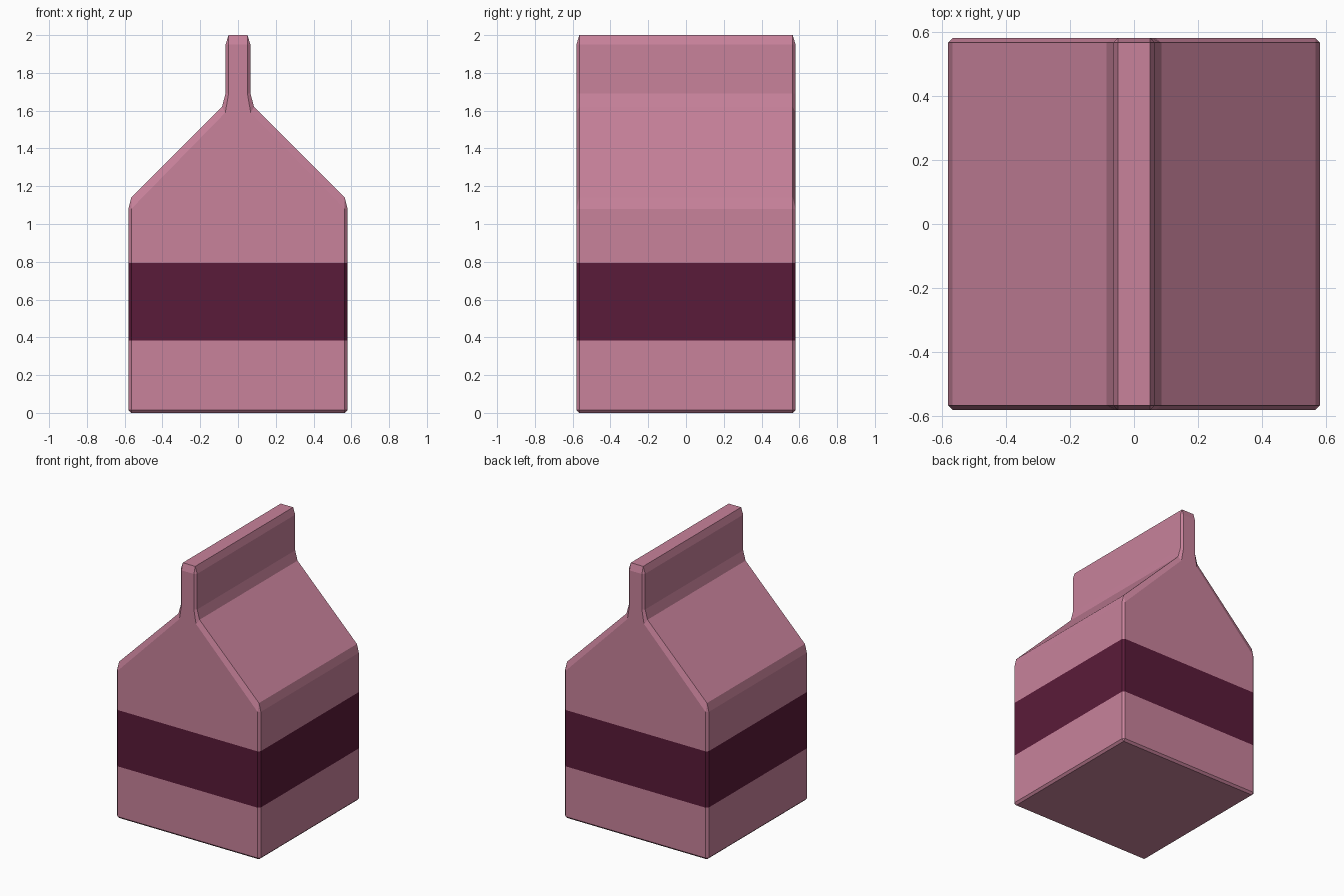
import bpy, bmesh

if "Cube" in bpy.data.objects:
    bpy.data.objects.remove(bpy.data.objects["Cube"])


def material(name, color):
    m = bpy.data.materials.new(name)
    m.diffuse_color = (*color, 1)
    m.use_nodes = True
    m.node_tree.nodes["Principled BSDF"].inputs["Base Color"].default_value = m.diffuse_color
    return m


# Right half of the carton outline (x, z): full section, and the inset end face
outer = [(.565, 0), (.58, .015), (.58, 1.08), (.565, 1.14),
         (.085, 1.62), (.066, 1.69), (.066, 1.95), (.05, 2)]
inner = [(.565, .015), (.565, .015), (.565, 1.08), (.565, 1.08),
         (.067, 1.59), (.05, 1.69), (.05, 1.95), (.05, 1.95)]


def ring(bm, half, y):
    loop = half + [(-x, z) for x, z in reversed(half)]
    return [bm.verts.new((x, y, z)) for x, z in loop]


# Carton: loft the chamfered section from front to back
bm = bmesh.new()
rings = [ring(bm, p, y) for p, y in
         ((inner, -.58), (outer, -.565), (outer, .565), (inner, .58))]
for a, b in zip(rings, rings[1:]):
    for i in range(len(a)):
        j = (i + 1) % len(a)
        bm.faces.new((a[i], a[j], b[j], b[i]))
bm.faces.new(rings[0])
bm.faces.new(rings[-1])
bmesh.ops.remove_doubles(bm, verts=bm.verts, dist=1e-4)

# Dark stripe: cut the walls at two heights and recolour between them
LOW, HIGH = .382, .793
for z in (LOW, HIGH):
    bmesh.ops.bisect_plane(bm, geom=bm.verts[:] + bm.edges[:] + bm.faces[:],
                           plane_co=(0, 0, z), plane_no=(0, 0, 1))
bmesh.ops.recalc_face_normals(bm, faces=bm.faces)
for f in bm.faces:
    f.material_index = int(all(LOW - .001 < v.co.z < HIGH + .001 for v in f.verts))

mesh = bpy.data.meshes.new("carton")
bm.to_mesh(mesh)
bm.free()
mesh.materials.append(material("pink_card", (.578, .223, .328)))
mesh.materials.append(material("dark_stripe", (.102, .011, .041)))
bpy.context.collection.objects.link(bpy.data.objects.new("carton", mesh))
